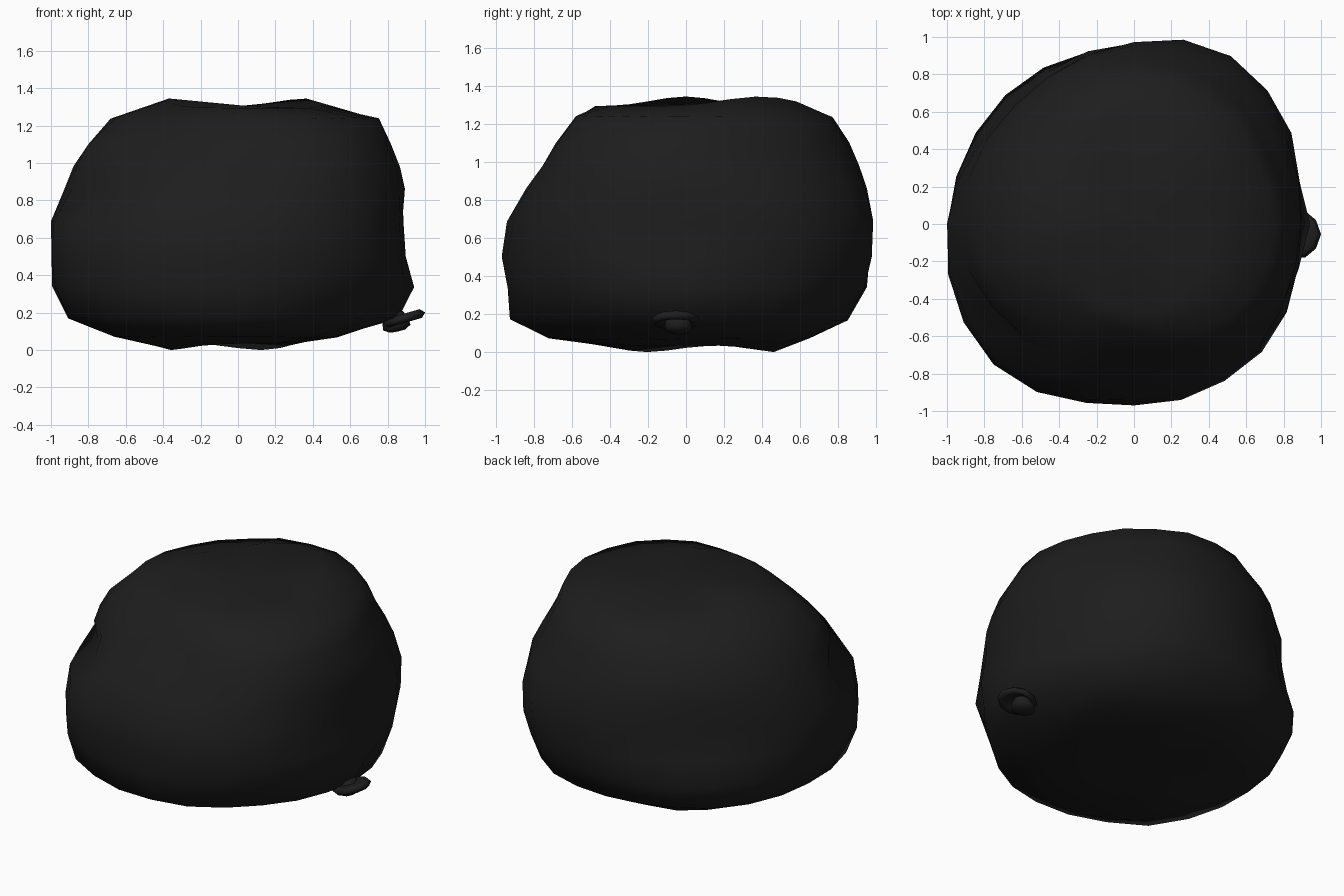
import bpy, bmesh, math, random
from mathutils import Matrix

if "Cube" in bpy.data.objects:
    bpy.data.objects.remove(bpy.data.objects["Cube"])

random.seed(4)
SEGS = 24

black = bpy.data.materials.new("black plastic")
black.diffuse_color = (0.0125, 0.0125, 0.0125, 1)
black.use_nodes = True
black.node_tree.nodes["Principled BSDF"].inputs["Base Color"].default_value = black.diffuse_color

# Each level: height, then the radius in eight directions from +x counter-clockwise
LEVELS = [
    (0.02, .24, .40, .49, .42, .38, .42, .34, .26),
    (0.07, .52, .66, .65, .70, .66, .76, .72, .57),
    (0.17, .85, .89, .85, .90, .91, 1.0, .93, .86),
    (0.34, .89, .96, .95, .97, .99, 1.05, .94, .95),
    (0.50, .89, 1.0, .97, .93, 1.0, 1.06, .96, .97),
    (0.69, .88, 1.01, .97, .90, 1.0, 1.03, .94, .94),
    (0.86, .89, .96, .95, .90, .93, .92, .84, .91),
    (0.98, .87, .90, .91, .87, .88, .84, .75, .87),
    (1.10, .82, .85, .86, .80, .80, .74, .67, .82),
    (1.24, .75, .77, .77, .69, .68, .58, .56, .71),
    (1.32, .42, .52, .61, .42, .37, .42, .48, .45),
]

# Creases (positive) and bulges (negative): angle, height, depth, angular width, height width
DENTS = [(214, .84, .09, 16, .08), (240, .82, -.05, 12, .1), (203, 1.12, -.06, 13, .17),
         (25, 1.10, .04, 12, .16), (312, .30, .05, 12, .12), (245, .22, .03, 12, .12),
         (285, .30, .02, 20, .08), (357, .33, -.06, 8, .12), (67, .60, -.04, 12, .4),
         (281, .48, -.02, 14, .15)]


def blend(values, angle):
    """Smooth periodic interpolation of the directional radii."""
    n = len(values)
    t = angle / math.tau * n
    i = int(t)
    f = t - i
    a, b, c, d = (values[(i + k) % n] for k in (-1, 0, 1, 2))
    return b + .5 * f * (c - a + f * (2*a - 5*b + 4*c - d + f * (3*(b - c) + d - a)))


def bump(deg, centre, width):
    return math.exp(-(((deg - centre + 180) % 360 - 180) / width) ** 2)


def dent(deg, z):
    return sum(depth * bump(deg, a, wa) * math.exp(-((z - h) / wh) ** 2)
               for a, h, depth, wa, wh in DENTS)


def loft(name, rings, low, high):
    """Skin a stack of closed rings and close it with two end points."""
    bm = bmesh.new()
    loops = [[bm.verts.new(p) for p in ring] for ring in rings]
    n = len(loops[0])
    for a, b in zip(loops, loops[1:]):
        for i in range(n):
            j = (i + 1) % n
            bm.faces.new((a[i], a[j], b[j], b[i]))
    for loop, tip in ((loops[0], low), (loops[-1], high)):
        v = bm.verts.new(tip)
        for i in range(n):
            bm.faces.new((loop[i], loop[(i + 1) % n], v))
    bmesh.ops.recalc_face_normals(bm, faces=bm.faces)
    mesh = bpy.data.meshes.new(name)
    bm.to_mesh(mesh)
    bm.free()
    mesh.materials.append(black)
    for p in mesh.polygons:
        p.use_smooth = True
    obj = bpy.data.objects.new(name, mesh)
    bpy.context.collection.objects.link(obj)
    return obj


# Lumpy sack body: rests on two low lobes and has two humps on top
rings = []
for z, *radii in LEVELS:
    ring = []
    for i in range(SEGS):
        a = math.tau * i / SEGS
        deg = math.degrees(a)
        r = blend(radii, a) - dent(deg, z) + random.uniform(-.004, .004)
        h = z + random.uniform(-.004, .004)
        if z < .05:
            h = .035 - .035 * (bump(deg, 75, 25) + bump(deg, 210, 30))
        elif z > 1.3:
            h = 1.295 + .05 * (bump(deg, 180, 35) + bump(deg, 48, 32))
        ring.append((max(-1, r * math.cos(a)), r * math.sin(a), h))
    rings.append(ring)
loft("sack_body", rings, (-.05, .1, .05), (.05, .05, 1.305))


# Tied end: a flared lip tilted outwards with a hollow underside, and a small knot
def oval(rx, ry, h, ripple=0):
    return [(rx * math.cos(t) * (1 + ripple * math.cos(3 * t)), ry * math.sin(t), h)
            for t in (math.tau * i / 10 for i in range(10))]


lip = loft("tied_lip", [oval(.06, .075, 0), oval(.10, .11, -.024), oval(.118, .13, 0, .04),
                        oval(.10, .105, .024), oval(.045, .06, .02)],
           (0, 0, .008), (0, 0, .012))
lip.matrix_world = Matrix.Translation((.882, -.055, .168)) @ Matrix.Rotation(math.radians(-16), 4, 'Y')

knot = loft("knot", [oval(.04, .045, -.04), oval(.075, .075, -.02), oval(.07, .075, .02),
                     oval(.05, .06, .06)], (0, 0, -.042), (0, 0, .07))
knot.matrix_world = Matrix.Translation((.845, -.04, .14)) @ Matrix.Rotation(math.radians(-12), 4, 'Y')
